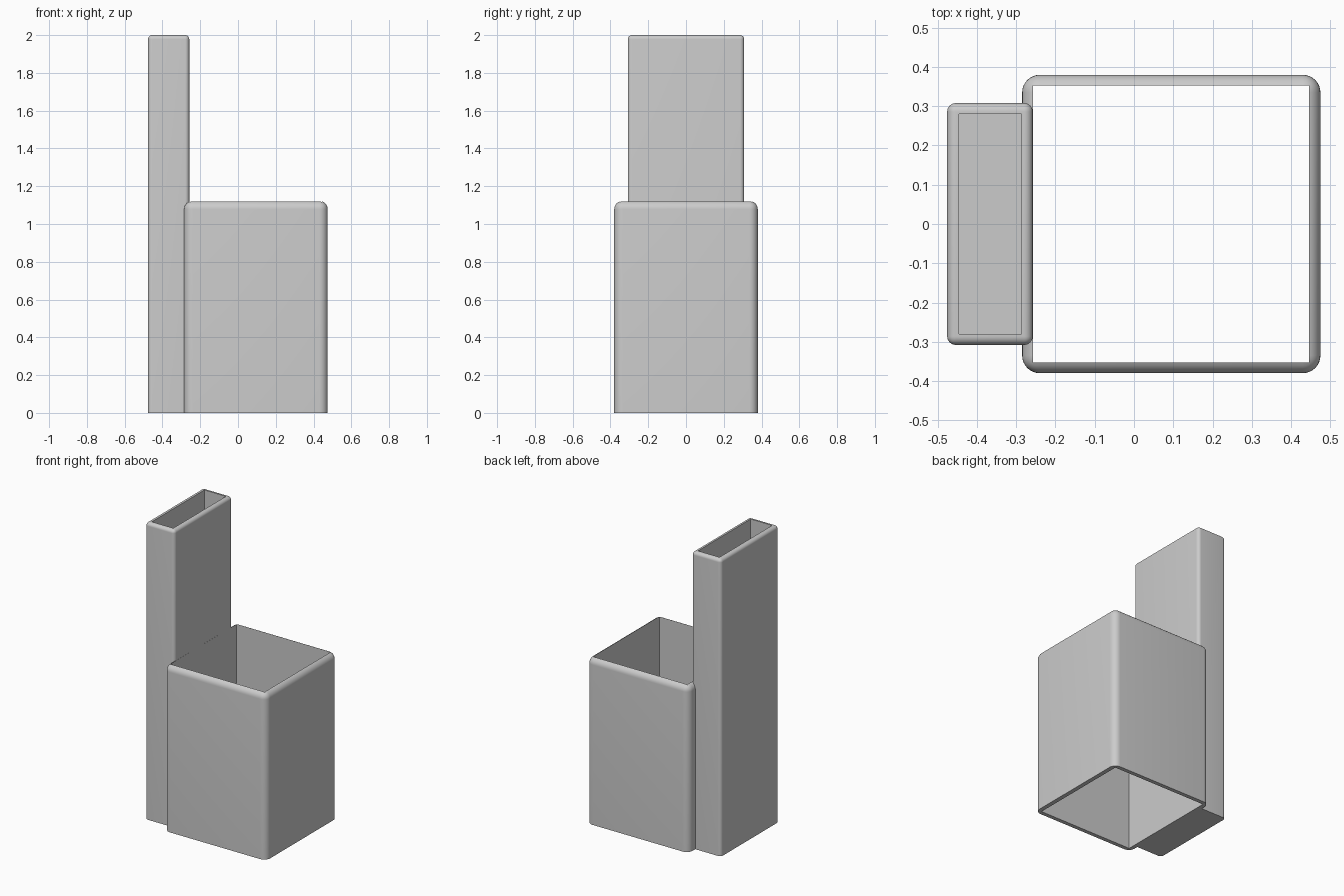
import bpy
import bmesh
from mathutils import Vector

cube = bpy.data.objects.get("Cube")
if cube:
    bpy.data.objects.remove(cube, do_unlink=True)

grey = bpy.data.materials.new("plain grey")
grey.use_nodes = True
colour = (0.6, 0.6, 0.6, 1)
grey.diffuse_color = colour
grey.node_tree.nodes["Principled BSDF"].inputs["Base Color"].default_value = colour


def box(name, low, high, radius=0):
    """Box between two corners; rounds every edge except those of the base."""
    low, high = Vector(low), Vector(high)
    bm = bmesh.new()
    bmesh.ops.create_cube(bm, size=1)
    for v in bm.verts:
        v.co = (low + high) / 2 + v.co * (high - low)
    if radius:
        edges = [e for e in bm.edges
                 if max(v.co.z for v in e.verts) > low.z + 0.01]
        bmesh.ops.bevel(bm, geom=edges, offset=radius, segments=8,
                        profile=0.5, affect='EDGES', clamp_overlap=True)
    mesh = bpy.data.meshes.new(name)
    bm.to_mesh(mesh)
    bm.free()
    mesh.materials.append(grey)
    obj = bpy.data.objects.new(name, mesh)
    bpy.context.collection.objects.link(obj)
    return obj


def hollow(outer, cavity):
    """Cut the cavity out of the outer body and smooth the rounded edges."""
    cavity.hide_render = True
    mod = outer.modifiers.new("cavity", 'BOOLEAN')
    mod.operation = 'DIFFERENCE'
    mod.solver = 'EXACT'
    mod.object = cavity
    bpy.ops.object.select_all(action='DESELECT')
    outer.select_set(True)
    bpy.context.view_layer.objects.active = outer
    bpy.ops.object.modifier_apply(modifier=mod.name)
    bpy.data.objects.remove(cavity, do_unlink=True)
    bpy.ops.object.shade_smooth_by_angle(angle=0.52)


# Square sleeve, open at both ends
hollow(box("square_sleeve", (-0.285, -0.38, 0), (0.475, 0.38, 1.123), 0.045),
       box("sleeve_cavity", (-0.257, -0.353, -0.2), (0.446, 0.353, 1.4)))

# Tall narrow slot with a thin floor, sharing a wall with the sleeve
hollow(box("tall_slot", (-0.476, -0.308, 0), (-0.258, 0.308, 2), 0.022),
       box("slot_cavity", (-0.446, -0.28, 0.03), (-0.286, 0.28, 2.2)))
